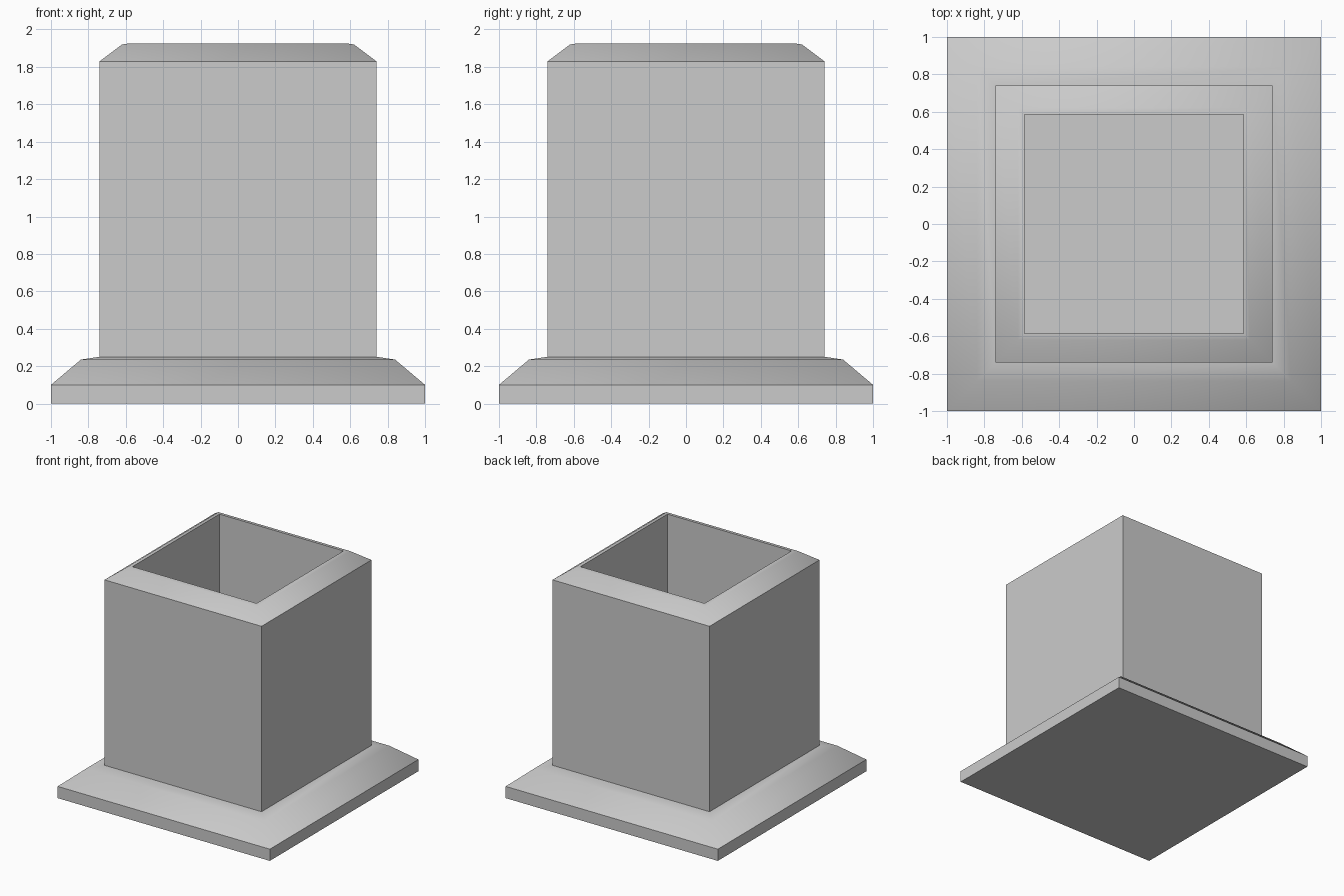
import bpy
import bmesh

cube = bpy.data.objects.get("Cube")
if cube:
    bpy.data.objects.remove(cube, do_unlink=True)

grey = bpy.data.materials.new("plain_grey")
grey.use_nodes = True
colour = (0.6, 0.6, 0.6, 1)
grey.diffuse_color = colour
grey.node_tree.nodes["Principled BSDF"].inputs["Base Color"].default_value = colour


def square_ring(bm, half, z):
    corners = ((-1, -1), (1, -1), (1, 1), (-1, 1))
    return [bm.verts.new((x * half, y * half, z)) for x, y in corners]


def square_lathe(name, profile):
    """Stack square rings (half width, height) from the underside up and over
    the rim to the inner floor; sloped bands are smooth, walls are flat."""
    bm = bmesh.new()
    rings = [square_ring(bm, half, z) for half, z in profile]
    sloped = set()
    for (h0, z0), (h1, z1), low, high in zip(profile, profile[1:], rings, rings[1:]):
        for i in range(4):
            j = (i + 1) % 4
            face = bm.faces.new((low[i], low[j], high[j], high[i]))
            face.smooth = True
            if h0 != h1:
                sloped.add(face)
    bm.faces.new(reversed(rings[0]))
    bm.faces.new(rings[-1])
    # Only edges between two sloped faces stay soft
    for edge in bm.edges:
        edge.smooth = all(f in sloped for f in edge.link_faces)
    mesh = bpy.data.meshes.new(name)
    bm.to_mesh(mesh)
    bm.free()
    mesh.materials.append(grey)
    obj = bpy.data.objects.new(name, mesh)
    bpy.context.collection.objects.link(obj)
    return obj


# Hollow square column on a flared plinth, with a bevelled rim
square_lathe("hollow_square_pillar", [
    (1.0, 0.0), (1.0, 0.1),                      # plinth side
    (0.84, 0.235), (0.74, 0.25),                 # plinth slope
    (0.74, 1.83),                                # column wall
    (0.62, 1.92), (0.585, 1.925),                # bevelled rim
    (0.585, 0.1),                                # inner wall down to the floor
])
